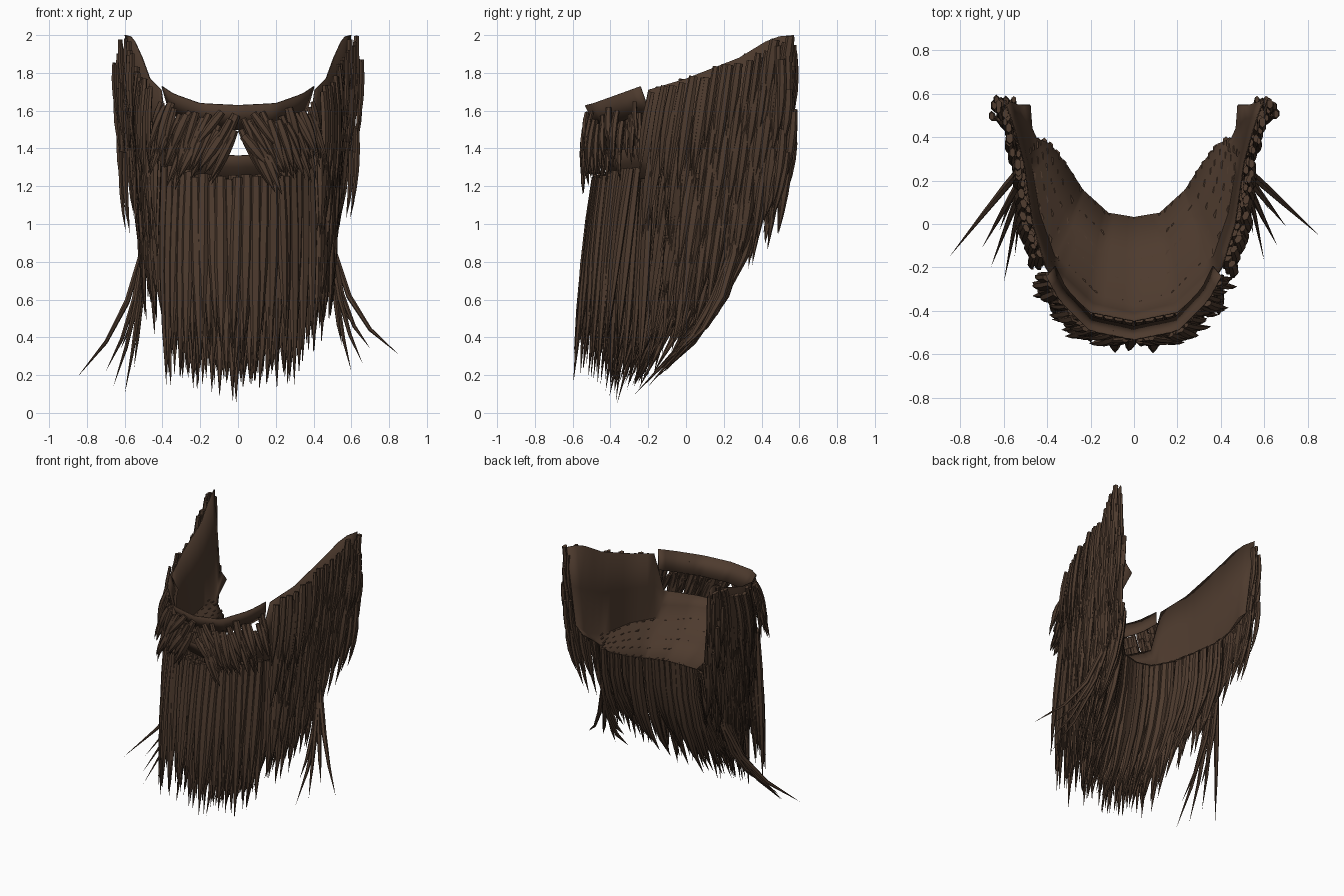
import bpy
import bmesh
import math
import random
from mathutils import Vector

random.seed(4)
cube = bpy.data.objects.get("Cube")
if cube:
    bpy.data.objects.remove(cube)

brown = bpy.data.materials.new("dark brown hair")
brown.use_nodes = True
hair_colour = (0.075, 0.043, 0.027, 1)
brown.diffuse_color = hair_colour
shader = next(n for n in brown.node_tree.nodes if n.type == "BSDF_PRINCIPLED")
shader.inputs["Base Color"].default_value = hair_colour
shader.inputs["Roughness"].default_value = 0.8

# Half of the jaw: position along it, then rim, jaw line and throat points
JAW = [
    (0.0, (0, -.45, 1.36), (0, -.38, 1.24), (0, .03, 1.06)),
    (0.2, (.2, -.41, 1.37), (.18, -.33, 1.24), (.12, .05, 1.07)),
    (0.45, (.37, -.26, 1.42), (.34, -.17, 1.24), (.23, .15, 1.1)),
    (0.46, (.41, -.2, 1.71), (.37, -.15, 1.25), (.24, .16, 1.1)),
    (0.6, (.47, 0, 1.77), (.44, .05, 1.27), (.31, .27, 1.14)),
    (0.8, (.51, .28, 1.88), (.48, .29, 1.27), (.39, .37, 1.19)),
    (0.93, (.56, .46, 1.99), (.51, .46, 1.33), (.47, .4, 1.25)),
    (1.0, (.6, .57, 2.0), (.54, .55, 1.42), (.48, .55, 1.36)),
]
LIP = [(0.0, (0, -.53, 1.63)), (0.4, (.2, -.49, 1.64)),
       (0.8, (.34, -.35, 1.69)), (1.0, (.4, -.24, 1.73))]


def along(table, u, column=1):
    """Point on a table's polyline; negative u mirrors it across x."""
    side, u = (-1 if u < 0 else 1), abs(u)
    for a, b in zip(table, table[1:]):
        if u <= b[0]:
            break
    f = (u - a[0]) / (b[0] - a[0])
    p = Vector(a[column]).lerp(Vector(b[column]), f)
    p.x *= side
    return p


def outward(p):
    """Horizontal direction away from the face."""
    return Vector((p.x, min(p.y - .25, 0), 0)).normalized()


def jitter(amount):
    return random.uniform(-amount, amount)


def spread(low, high, count):
    return [low + (high - low) * i / (count - 1) for i in range(count)]


def finish(bm, name, thickness=0):
    bmesh.ops.recalc_face_normals(bm, faces=bm.faces)
    mesh = bpy.data.meshes.new(name)
    bm.to_mesh(mesh)
    bm.free()
    mesh.materials.append(brown)
    obj = bpy.data.objects.new(name, mesh)
    bpy.context.collection.objects.link(obj)
    if thickness:
        obj.modifiers.new("thickness", "SOLIDIFY").thickness = thickness
    bpy.ops.object.select_all(action="DESELECT")
    obj.select_set(True)
    bpy.context.view_layer.objects.active = obj
    bpy.ops.object.shade_smooth_by_angle(angle=math.radians(45))


def sheet(name, sections):
    bm = bmesh.new()
    rows = [[bm.verts.new(p) for p in s] for s in sections]
    for a, b in zip(rows, rows[1:]):
        for i in range(len(a) - 1):
            bm.faces.new((a[i], a[i + 1], b[i + 1], b[i]))
    finish(bm, name, .006)


def strand(bm, root, bend, tip, radius, sides=6):
    """A flattened lock, blunt at the root and pointed at the tip."""
    face = outward(root)
    rings = []
    for t, scale in ((0, .8), (.25, 1), (.5, .95), (.75, .6)):
        centre = root * (1 - t) ** 2 + bend * 2 * t * (1 - t) + tip * t * t
        tangent = ((bend - root) * (1 - t) + (tip - bend) * t).normalized()
        across = tangent.cross(face).normalized()
        depth = across.cross(tangent)
        ring = []
        for i in range(sides):
            a = math.tau * i / sides
            ring.append(bm.verts.new(centre + radius * scale * (
                across * math.cos(a) + depth * math.sin(a) * .65)))
        rings.append(ring)
    end = bm.verts.new(tip)
    bm.faces.new(rings[0])
    for i in range(sides):
        j = (i + 1) % sides
        for a, b in zip(rings, rings[1:]):
            bm.faces.new((a[i], a[j], b[j], b[i]))
        bm.faces.new((rings[-1][i], rings[-1][j], end))


# Skin-hugging base sloping from the rim to the throat and up to the ears
base = []
for u in sorted(spread(-1, 1, 41) + [-.46, .46]):
    rim, jaw, throat = (along(JAW, u, c) for c in (1, 2, 3))
    base.append([rim, rim.lerp(jaw, .5), jaw, jaw.lerp(throat, .5), throat])
sheet("jaw_base", base)

# Upper lip band, leaning in towards its lower edge
band = []
for u in spread(-1, 1, 25):
    top = along(LIP, u)
    band.append([top, top - outward(top) * .06 - Vector((0, 0, .13))])
sheet("moustache_base", band)

# Moustache locks fanning away from the middle
bm = bmesh.new()
for layer in range(3):
    for u in spread(.03, .97, 14):
        for side in (-1, 1):
            top = along(LIP, side * min(1, max(.02, u + jitter(.04))))
            out = outward(top)
            root = top + out * jitter(.015)
            root.z -= .04 + .05 * layer + abs(jitter(.06))
            fan = side * (.13 - .07 * u) + jitter(.025)
            tip = root + Vector((fan, 0, -.24 + jitter(.07))) + out * jitter(.03)
            bend = root.lerp(tip, .5) + out * .02
            strand(bm, root, bend, tip, random.uniform(.018, .03))
finish(bm, "moustache_locks")

# Front curtain of long, almost straight chin locks below the rim
bm = bmesh.new()
for layer in range(2):
    for u in spread(-.44, .44, 21 - layer):
        rim = along(JAW, u, 1)
        out = outward(rim)
        root = rim + out * (.035 - .04 * layer)
        root.z -= .1 + abs(jitter(.03))
        tip = root + Vector((jitter(.03), -.1 + jitter(.03), 0))
        tip.z = .14 + .15 * layer * abs(u) + abs(jitter(.26))
        bend = root.lerp(tip, .5) + out * .015
        strand(bm, root, bend, tip, random.uniform(.03, .038))
finish(bm, "chin_curtain")

# Rows of locks under the jaw, leaning forward from the throat
bm = bmesh.new()
for row in range(5):
    v = row / 4
    for u in spread(-.84, .84, 33 - 2 * row):
        u += jitter(.015)
        root = along(JAW, u, 2).lerp(along(JAW, u, 3), v * .95)
        tip = root + Vector((jitter(.03), -.08 - .18 * v + jitter(.03), 0))
        tip.z = .01 + 1.08 * abs(tip.y + .35) + abs(jitter(.2))
        bend = Vector((root.x, root.y - .02, root.z * .4 + tip.z * .6))
        bend += outward(root) * .02
        strand(bm, root, bend, tip, random.uniform(.028, .037))
finish(bm, "throat_locks")

# Overlapping side locks from the rim down the cheeks
bm = bmesh.new()
for row in range(5):
    for u in spread(.5, 1, 19):
        for side in (-1, 1):
            s = max(.49, min(1, u + jitter(.015)))
            rim, jaw = along(JAW, side * s, 1), along(JAW, side * s, 2)
            near_ear = max(0, s - .7)
            drop = row * (.17 - .1 * near_ear) + abs(jitter(.07))
            root = rim.lerp(jaw, min(1, drop / (rim.z - jaw.z)))
            root.z = rim.z - drop
            out = outward(root)
            root += out * (.022 + .02 * random.random())
            length = random.uniform(.42, .62) - .25 * near_ear
            tip = root + Vector((-side * .2 * near_ear, -.14 * length, -length))
            bend = root.lerp(tip, .5) + out * .03
            strand(bm, root, bend, tip, random.uniform(.02, .034))
finish(bm, "cheek_locks")

# Sideburn tufts thickening the back edge beside each ear
bm = bmesh.new()
for row in range(4):
    for x in spread(.59, .655, 4):
        for side in (-1, 1):
            root = Vector((side * (x - row * .012), .53 + jitter(.045),
                           1.98 - abs(x - .6) * 2 - row * .17 + jitter(.03)))
            length = random.uniform(.32, .46)
            tip = root + Vector((-side * .025, -.02 - .02 * row, -length))
            bend = root.lerp(tip, .5) + Vector((side * .02, .02, 0))
            strand(bm, root, bend, tip, random.uniform(.018, .028))
finish(bm, "sideburn_tufts")

# Stray wisps flicking outward below the cheeks
bm = bmesh.new()
for side in (-1, 1):
    for reach, y, low in ((.85, -.1, .25), (.7, -.06, .28), (.66, -.15, .2),
                          (.62, .02, .4), (.6, -.22, .16), (.55, -.1, .3)):
        root = Vector((side * .48, .29 + jitter(.04), 1.1))
        bend = Vector((side * .51, .23 + jitter(.05), .53))
        tip = Vector((side * reach, y + side * .05, low + side * .06))
        strand(bm, root, bend, tip, .024)
finish(bm, "stray_wisps")
